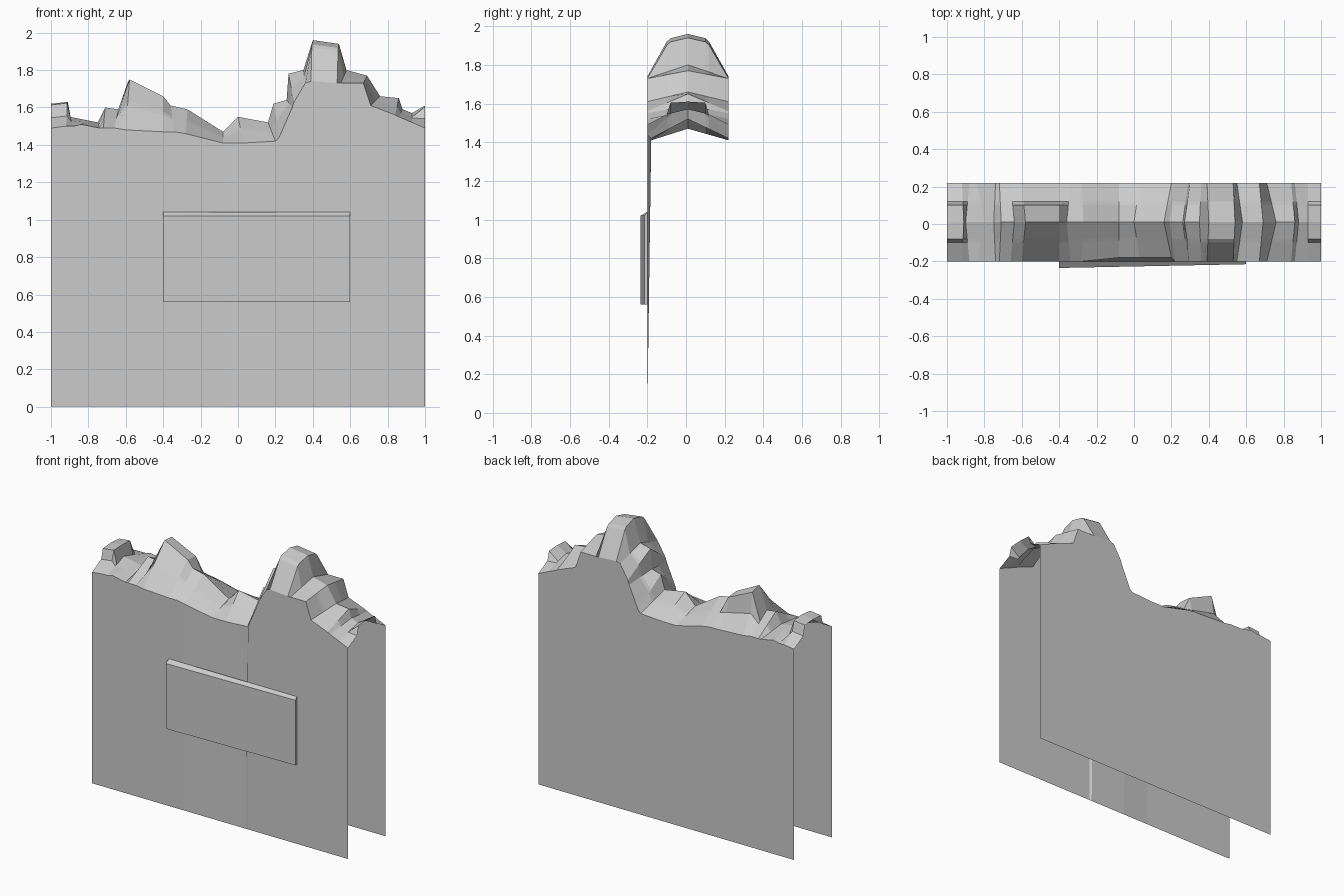
import bpy
import bmesh

cube = bpy.data.objects.get("Cube")
if cube:
    bpy.data.objects.remove(cube)

stone = bpy.data.materials.new("stone_grey")
stone.use_nodes = True
grey = (0.6, 0.6, 0.6, 1)
stone.diffuse_color = grey
stone.node_tree.nodes["Principled BSDF"].inputs["Base Color"].default_value = grey

FRONT, BACK, RIDGE = -0.2, 0.22, 0.01

# How much of the rise is reached at the outer and inner shoulder
SLOPE, STEP, DOME = (0.48, 0.57), (0.42, 0.95), (0.82, 0.9)
STYLES = {
    "slope": (SLOPE, SLOPE),
    "block": (STEP, STEP),
    "bump": (SLOPE, STEP),
    "peak": (DOME, DOME),
}

# Broken crest: ridge x, ridge z, edge x, edge z, cross-section style
CREST = [
    (-1, 1.62, -1, 1.49, "block"),
    (-.91, 1.63, -.92, 1.5, "block"),
    (-.9, 1.55, -.88, 1.5, "slope"),
    (-.8, 1.53, -.84, 1.51, "slope"),
    (-.75, 1.52, -.74, 1.49, "slope"),
    (-.71, 1.6, -.72, 1.49, "slope"),
    (-.64, 1.59, -.66, 1.49, "slope"),
    (-.58, 1.75, -.6, 1.48, "bump"),
    (-.4, 1.66, -.4, 1.47, "bump"),
    (-.36, 1.61, -.34, 1.47, "slope"),
    (-.27, 1.59, -.28, 1.46, "slope"),
    (-.08, 1.47, -.08, 1.41, "slope"),
    (0, 1.55, .03, 1.41, "slope"),
    (.16, 1.52, .2, 1.42, "slope"),
    (.19, 1.62, .22, 1.44, "slope"),
    (.26, 1.64, .29, 1.6, "slope"),
    (.27, 1.78, .3, 1.63, "slope"),
    (.35, 1.8, .36, 1.73, "slope"),
    (.4, 1.96, .39, 1.74, "peak"),
    (.54, 1.94, .53, 1.73, "peak"),
    (.58, 1.8, .55, 1.73, "slope"),
    (.69, 1.77, .67, 1.73, "slope"),
    (.76, 1.66, .71, 1.61, "slope"),
    (.86, 1.65, .84, 1.56, "slope"),
    (.88, 1.59, .86, 1.55, "slope"),
    (.93, 1.57, .93, 1.52, "slope"),
    (1, 1.61, 1, 1.49, "block"),
]


def finish(name, bm):
    """Turn a bmesh into a flat-shaded stone object."""
    mesh = bpy.data.meshes.new(name)
    bm.normal_update()
    bm.to_mesh(mesh)
    bm.free()
    mesh.materials.append(stone)
    obj = bpy.data.objects.new(name, mesh)
    bpy.context.collection.objects.link(obj)
    return obj


def loft(name, rows):
    """Bridge neighbouring rows of points with quads."""
    bm = bmesh.new()
    rows = [[bm.verts.new(p) for p in row] for row in rows]
    for a, b in zip(rows, rows[1:]):
        for i in range(len(a) - 1):
            bm.faces.new((a[i], b[i], b[i + 1], a[i + 1]))
    return finish(name, bm)


def edge_y(side, z):
    # The front sheet leans inwards where the crest dips
    return -0.18 if side == FRONT and z < 1.43 else side


def cross_section(xr, zr, xe, ze, style):
    """Points from front edge over the ridge to the back edge."""
    def half(side, shares):
        y = edge_y(side, ze)
        points = [(xe, y, ze)]
        for across, rise in zip((0.48, 0.57), shares):
            points.append((xe + (xr - xe) * across,
                           y + (RIDGE - y) * across,
                           ze + (zr - ze) * rise))
        return points
    front, back = STYLES[style]
    return half(FRONT, front) + [(xr, RIDGE, zr)] + half(BACK, back)[::-1]


# Rubble crest along the top
loft("broken_crest", [cross_section(*s) for s in CREST])

# Front and back wall sheets, open at the ends and the bottom
for name, side in (("front_wall", FRONT), ("back_wall", BACK)):
    rows = [[(xe, side, 0), (xe, edge_y(side, ze), ze)]
            for _, _, xe, ze, _ in CREST]
    loft(name, rows if side == FRONT else rows[::-1])

# Raised plaque on the front, slightly thicker on its right side
bm = bmesh.new()
bmesh.ops.create_cube(bm, size=1)
for v in bm.verts:
    right, outer, top = v.co.x < 0, v.co.y < 0, v.co.z > 0
    v.co.x = -0.4 if right else 0.6
    v.co.y = (-0.235 if right else -0.215) if outer else FRONT
    v.co.z = (1.02 if outer else 1.04) if top else 0.56
finish("front_plaque", bm)
